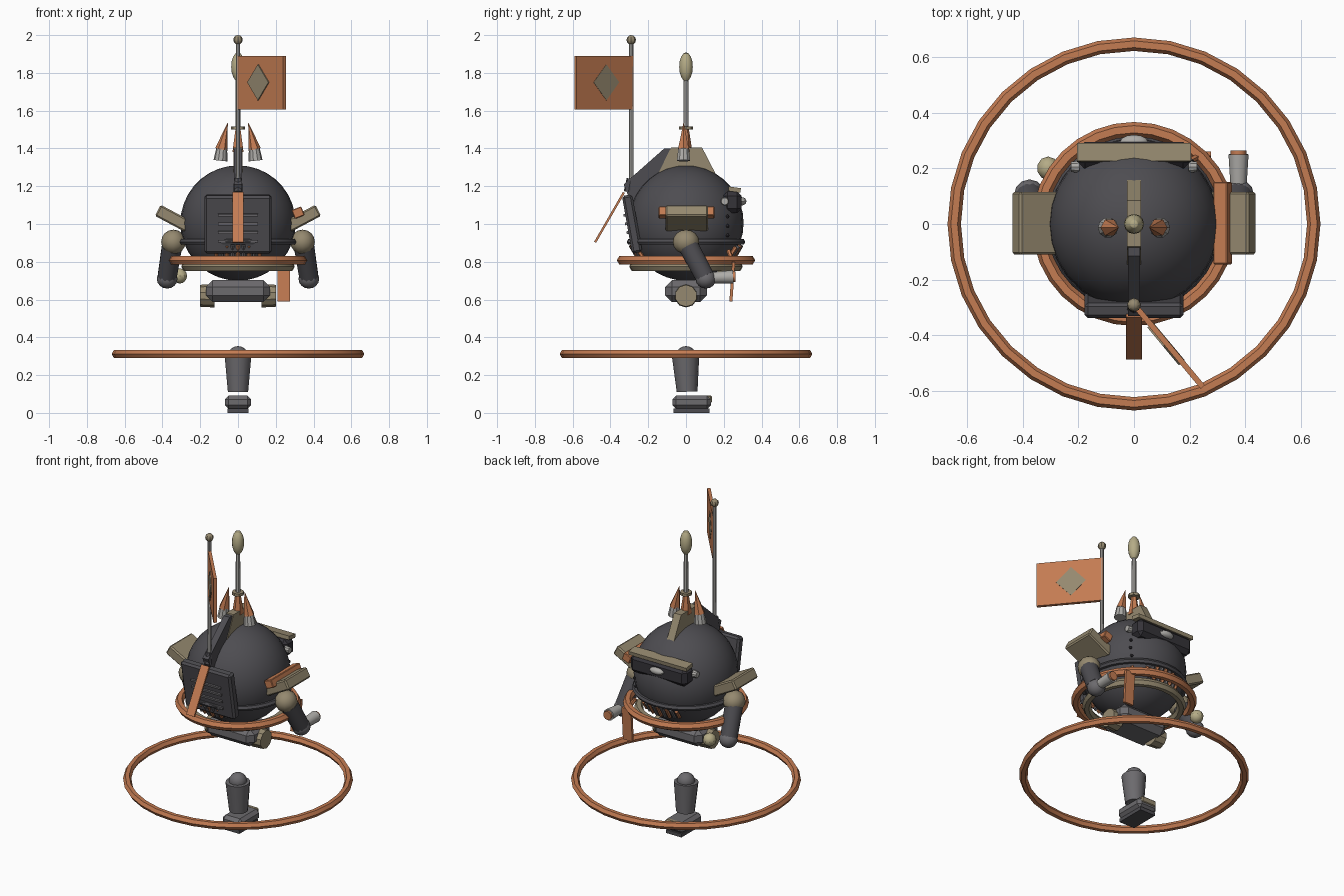
import bpy, bmesh, math
from math import radians, sqrt
from mathutils import Vector, Matrix

if "Cube" in bpy.data.objects:
    bpy.data.objects.remove(bpy.data.objects["Cube"])


def material(name, rgb):
    m = bpy.data.materials.new(name)
    m.diffuse_color = (*rgb, 1)
    m.use_nodes = True
    m.node_tree.nodes["Principled BSDF"].inputs["Base Color"].default_value = m.diffuse_color
    return m


DARK = material("dark_metal", (0.075, 0.073, 0.082))
BLACK = material("black_metal", (0.035, 0.033, 0.04))
MID = material("mid_metal", (0.15, 0.145, 0.155))
LIGHT = material("light_metal", (0.42, 0.41, 0.39))
COPPER = material("copper", (0.55, 0.2, 0.085))
TAN = material("tan_paint", (0.3, 0.25, 0.16))
CREAM = material("cream", (0.46, 0.41, 0.24))


def finish(name, bm, mat, loc=(0, 0, 0), rot=(0, 0, 0), bevel=0, smooth=True):
    me = bpy.data.meshes.new(name)
    bmesh.ops.recalc_face_normals(bm, faces=bm.faces)
    bm.to_mesh(me)
    bm.free()
    ob = bpy.data.objects.new(name, me)
    bpy.context.collection.objects.link(ob)
    ob.location, ob.rotation_euler = loc, rot
    me.materials.append(mat)
    if bevel:
        b = ob.modifiers.new("bevel", 'BEVEL')
        b.width, b.segments = bevel, 1
    if smooth:
        bpy.ops.object.select_all(action='DESELECT')
        ob.select_set(True)
        bpy.context.view_layer.objects.active = ob
        bpy.ops.object.shade_smooth_by_angle(angle=radians(32))
    return ob


def box(name, loc, size, mat, rot=(0, 0, 0), bevel=0):
    bm = bmesh.new()
    bmesh.ops.create_cube(bm, size=1, matrix=Matrix.Diagonal((*size, 1)))
    return finish(name, bm, mat, loc, rot, bevel, False)


def ball(name, loc, size, mat, seg=12, rings=8):
    bm = bmesh.new()
    bmesh.ops.create_uvsphere(bm, u_segments=seg, v_segments=rings, radius=1,
                              matrix=Matrix.Diagonal((*size, 1)))
    return finish(name, bm, mat, loc)


def rod(name, a, b, r1, r2, mat, seg=12):
    a, b = Vector(a), Vector(b)
    bm = bmesh.new()
    bmesh.ops.create_cone(bm, cap_ends=True, segments=seg, radius1=r1, radius2=r2, depth=(b - a).length)
    return finish(name, bm, mat, (a + b) / 2, (b - a).to_track_quat('Z', 'Y').to_euler())


def ring(name, z, major, minor, mat, seg=32, sides=6):
    bpy.ops.mesh.primitive_torus_add(location=(0, 0, z), major_segments=seg, minor_segments=sides,
                                     major_radius=major, minor_radius=minor)
    ob = bpy.context.object
    ob.name = name
    ob.data.materials.append(mat)
    bpy.ops.object.shade_smooth_by_angle(angle=radians(32))


def prism(name, pts, width, mat, loc=(0, 0, 0), rot=(0, 0, 0)):
    """Extrude a (y, z) outline symmetrically along x."""
    bm = bmesh.new()
    f = bm.faces.new([bm.verts.new((-width / 2, y, z)) for y, z in pts])
    r = bmesh.ops.extrude_face_region(bm, geom=[f])
    bmesh.ops.translate(bm, vec=(width, 0, 0), verts=[v for v in r['geom'] if isinstance(v, bmesh.types.BMVert)])
    return finish(name, bm, mat, loc, rot, 0, False)


# Body and rings
R, CZ = 0.305, 1.005
ball("body", (0, 0, CZ), (R, R, R), DARK, 28, 18)
ring("belt", 0.905, 0.297, 0.017, DARK)
ring("copper_skirt", 0.808, 0.34, 0.026, COPPER)
ring("tan_skirt", 0.775, 0.275, 0.026, TAN)
ring("hover_ring", 0.312, 0.645, 0.024, COPPER)

# Pelvis and hip caps
box("pelvis", (0, 0, 0.645), (0.34, 0.22, 0.115), MID, bevel=0.035)
for s in (-1, 1):
    rod("hip_cap", (s * 0.125, 0, 0.62), (s * 0.2, 0, 0.62), 0.062, 0.058, TAN, 10)

# Arms and shoulder pads
for s in (-1, 1):
    ball("shoulder", (s * 0.342, 0, 0.905), (0.065, 0.07, 0.065), TAN)
    rod("upper_arm", (s * 0.35, 0.015, 0.88), (s * 0.375, 0.1, 0.72), 0.055, 0.052, DARK)
    ball("elbow", (s * 0.375, 0.105, 0.71), (0.055, 0.055, 0.052), MID)
    box("shoulder_pad", (s * 0.345, 0.003, 1.03), (0.18, 0.225, 0.066), TAN, (0, -s * radians(28), 0), 0.008)
box("pad_stripe", (0.318, 0.003, 1.06), (0.055, 0.295, 0.05), COPPER, (0, radians(-22), 0), 0.004)
ball("left_hand", (-0.308, 0.2, 0.725), (0.04, 0.042, 0.04), CREAM, 10)
rod("right_barrel", (0.375, 0.12, 0.715), (0.375, 0.25, 0.72), 0.028, 0.036, LIGHT)
rod("barrel_tip", (0.375, 0.245, 0.72), (0.375, 0.263, 0.72), 0.028, 0.028, COPPER)

# Visor, eye and bolts
box("visor", (0, 0.245, 1.115), (0.4, 0.1, 0.115), BLACK, bevel=0.025)
box("visor_brow", (0, 0.257, 1.182), (0.41, 0.065, 0.024), TAN, (radians(-8), 0, 0))
ball("eye", (0, 0.295, 1.12), (0.05, 0.025, 0.022), LIGHT)
for s in (-1, 1):
    rod("visor_bolt", (s * 0.195, 0.205, 1.12), (s * 0.226, 0.205, 1.12), 0.023, 0.019, LIGHT, 10)

# Mouth grille front and back, alternating bars
for s in (-1, 1):
    for i in range(-4, 5):
        x = i * 0.029
        half = 0.036 * sqrt(1 - (i / 5.5) ** 2)
        lo, hi = ((x, s * (0.012 + sqrt(R * R - x * x - (z - CZ) ** 2)), z)
                  for z in (0.853 - half, 0.853 + half))
        rod("grille_bar", lo, hi, 0.011, 0.011, MID if i % 2 else COPPER, 6)

# Rivets on the right cheek
for z in (0.94, 0.99, 1.04):
    ball("rivet", (sqrt(R * R - 0.22 ** 2 - (z - CZ) ** 2), 0.22, z), (0.01,) * 3, BLACK, 6, 4)

# Banner strip hanging below the right side
box("side_banner", (0.243, 0.245, 0.695), (0.066, 0.016, 0.21), COPPER, (radians(-4), 0, 0))
rod("banner_hook", (0.243, 0.25, 0.79), (0.2, 0.225, 0.86), 0.012, 0.012, COPPER, 6)

# Back pack with vents and hanging strap
tilt = radians(10)
box("pack", (0, -0.285, 1.0), (0.355, 0.055, 0.31), DARK, (tilt, 0, 0), 0.012)
for i in range(4):
    z = 0.91 + i * 0.046
    box("vent_slat", (0, -0.298 - (z - 0.93) * 0.18, z), (0.21, 0.024, 0.014), MID, (tilt, 0, 0))
box("strap", (0, -0.405, 1.035), (0.056, 0.012, 0.305), COPPER, (radians(-30), 0, 0))

# Crest and rear fin
prism("crest", [(-0.155, 1.25), (0.165, 1.25), (0.085, 1.405), (-0.08, 1.405)], 0.05, TAN)
prism("rear_fin", [(-0.33, 1.21), (-0.115, 1.4), (-0.085, 1.4), (-0.07, 1.26), (-0.28, 1.1), (-0.31, 1.16)],
      0.042, DARK)

# Horns around the antenna
for s in (-1, 1):
    rod("horn_socket", (s * 0.093, -0.013, 1.335), (s * 0.086, -0.013, 1.4), 0.037, 0.029, LIGHT, 10)
    rod("horn", (s * 0.088, -0.013, 1.395), (s * 0.055, -0.013, 1.535), 0.033, 0.001, COPPER, 6)
rod("centre_horn", (0, 0, 1.38), (0, 0, 1.565), 0.034, 0.006, COPPER, 6)

# Antenna
rod("antenna", (0, 0, 1.3), (0, 0, 1.78), 0.015, 0.013, LIGHT, 8)
rod("antenna_collar", (0, 0, 1.5), (0, 0, 1.517), 0.036, 0.036, TAN, 8)
ball("antenna_tip", (0, 0, 1.832), (0.036, 0.036, 0.077), CREAM)

# Flag on its pole
rod("pole_socket", (0, -0.305, 1.17), (0, -0.293, 1.24), 0.025, 0.021, DARK, 8)
rod("flag_pole", (0, -0.29, 1.18), (0, -0.29, 1.97), 0.012, 0.011, LIGHT, 8)
ball("pole_knob", (0, -0.29, 1.975), (0.025, 0.025, 0.025), TAN, 8, 6)
yaw = math.atan2(-0.3, 0.25)
box("flag", (0.122, -0.435, 1.748), (0.39, 0.02, 0.285), COPPER, (0, 0, yaw))
prism("flag_diamond", [(-0.088, 0), (0, 0.095), (0.088, 0), (0, -0.095)], 0.028, TAN,
      (0.115, -0.43, 1.75), (0, 0, yaw - radians(90)))

# Leg and foot
ball("knee", (0, 0, 0.302), (0.053, 0.053, 0.052), MID)
rod("shin", (0, 0.006, 0.112), (0, -0.002, 0.298), 0.055, 0.072, MID, 14)
box("foot", (0, 0.03, 0.056), (0.14, 0.205, 0.07), MID, bevel=0.02)
box("sole", (0, 0.03, 0.011), (0.11, 0.19, 0.022), DARK)
box("toe_cap", (0, 0.122, 0.072), (0.105, 0.03, 0.04), TAN, bevel=0.006)
